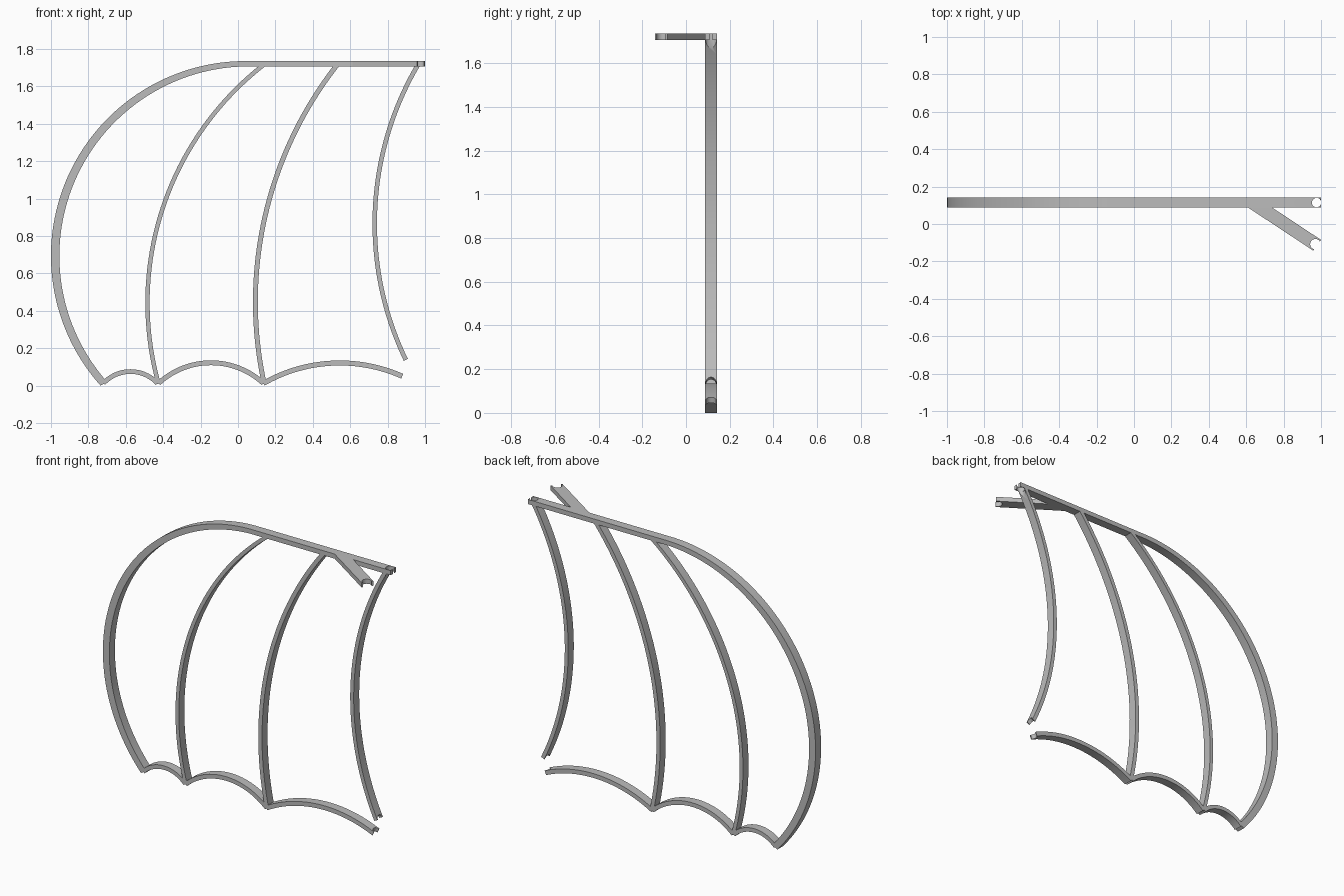
import bpy, bmesh, math
from mathutils import Vector

cube = bpy.data.objects.get("Cube")
if cube:
    bpy.data.objects.remove(cube, do_unlink=True)

grey = bpy.data.materials.new("plain_grey")
grey.use_nodes = True
grey.diffuse_color = (0.5, 0.5, 0.5, 1)
grey.node_tree.nodes["Principled BSDF"].inputs["Base Color"].default_value = (0.5, 0.5, 0.5, 1)

BACK, FRONT = 0.142, 0.087          # depth of the flat frame
MID = (BACK + FRONT) / 2
TOP, UNDER = 1.735, 1.706           # height of the straight bar


def circle(a, b, c):
    """Centre of the circle through three 2D points."""
    a, b, c = Vector(a), Vector(b), Vector(c)
    u, v = b - a, c - a
    d = 2 * (u.x * v.y - u.y * v.x)
    return a + Vector((v.y * u.dot(u) - u.y * v.dot(v),
                       u.x * v.dot(v) - v.x * u.dot(u))) / d


def arc(a, b, c, n, offset=0.0):
    """Points from a through b to c, offset along the radius."""
    m = circle(a, b, c)
    p, q = Vector(a) - m, Vector(c) - m
    start = math.atan2(p.y, p.x)
    turn = (math.atan2(q.y, q.x) - start + math.pi) % math.tau - math.pi
    r = p.length + offset
    return [m + r * Vector((math.cos(start + turn * i / n), math.sin(start + turn * i / n)))
            for i in range(n + 1)]


def strip(name, side_a, side_b, place, low, high):
    """Solid band between two point rows, given depth by place(point, depth)."""
    bm = bmesh.new()
    rows = []
    for a, b in zip(side_a, side_b):
        rows.append([bm.verts.new(place(p, d)) for p, d in
                     ((a, low), (b, low), (b, high), (a, high))])
    for r, s in zip(rows, rows[1:]):
        for k in range(4):
            j = (k + 1) % 4
            bm.faces.new((r[k], r[j], s[j], s[k]))
    bm.faces.new(rows[0])
    bm.faces.new(rows[-1][::-1])
    bmesh.ops.recalc_face_normals(bm, faces=bm.faces)
    me = bpy.data.meshes.new(name)
    bm.to_mesh(me)
    bm.free()
    me.materials.append(grey)
    ob = bpy.data.objects.new(name, me)
    bpy.context.collection.objects.link(ob)
    return ob


def upright(p, d):
    return (p[0], d, p[1])


def level(p, d):
    return (p[0], p[1], d)


def rib(name, a, b, c, width, n=40):
    return strip(name, arc(a, b, c, n, width / 2), arc(a, b, c, n, -width / 2),
                 upright, FRONT, BACK)


def notch(ob, centre, axis, radius, length):
    """Cut a round socket into the end of a part."""
    bpy.ops.mesh.primitive_cylinder_add(vertices=32, radius=radius, depth=length, location=centre)
    cutter = bpy.context.object
    cutter.hide_render = True
    cutter.rotation_euler = Vector(axis).to_track_quat('Z', 'Y').to_euler()
    mod = ob.modifiers.new("socket", 'BOOLEAN')
    mod.operation, mod.solver, mod.object = 'DIFFERENCE', 'EXACT', cutter
    bpy.context.view_layer.objects.active = ob
    bpy.ops.object.modifier_apply(modifier=mod.name)
    bpy.data.objects.remove(cutter, do_unlink=True)


# Curved leading edge running into the straight top bar
outer = arc((-0.735, 0.0), (-1.0, 0.70), (0.02, TOP), 64) + [Vector((1.0, TOP))]
inner = arc((-0.70, 0.02), (-0.955, 0.70), (0.02, UNDER), 64) + [Vector((1.0, UNDER))]
spar = strip("leading_spar", outer, inner, upright, FRONT, BACK)

# Angled side arm on the bar
arm = strip("side_arm", [(0.611, FRONT), (0.958, -0.142)], [(0.74, FRONT), (1.0, -0.085)],
            level, UNDER, TOP)

# Upright ribs
outer_rib = rib("outer_rib", (-0.425, 0.01), (-0.484, 0.45), (0.137, 1.715), 0.023)
middle_rib = rib("middle_rib", (0.14, 0.01), (0.093, 0.45), (0.53, 1.715), 0.026)
inner_rib = rib("inner_rib", (0.897, 0.138), (0.731, 0.88), (0.962, 1.715), 0.024)

# Scalloped lower edge
small_scallop = rib("small_scallop", (-0.72, 0.012), (-0.577, 0.075), (-0.43, 0.012), 0.025, 24)
middle_scallop = rib("middle_scallop", (-0.425, 0.012), (-0.147, 0.122), (0.136, 0.012), 0.026, 32)
wide_scallop = rib("wide_scallop", (0.136, 0.012), (0.54, 0.121), (0.878, 0.05), 0.027, 32)

# Round sockets at the free ends
notch(spar, (0.976, MID, 1.7), (0, 0, 1), 0.025, 0.2)
notch(inner_rib, (0.976, MID, 1.7), (0, 0, 1), 0.026, 0.2)
notch(arm, (0.97, -0.108, 1.7), (0, 0, 1), 0.028, 0.2)
notch(inner_rib, (0.897, MID, 0.138), (0.89, 0, 0.46), 0.022, 0.1)
notch(wide_scallop, (0.878, MID, 0.05), (0.37, 0, 0.93), 0.022, 0.1)

# Smooth the curves, keep the edges crisp
bpy.ops.object.select_all(action='DESELECT')
for ob in (spar, arm, outer_rib, middle_rib, inner_rib,
           small_scallop, middle_scallop, wide_scallop):
    ob.select_set(True)
    bpy.context.view_layer.objects.active = ob
bpy.ops.object.shade_smooth_by_angle(angle=math.radians(30))
